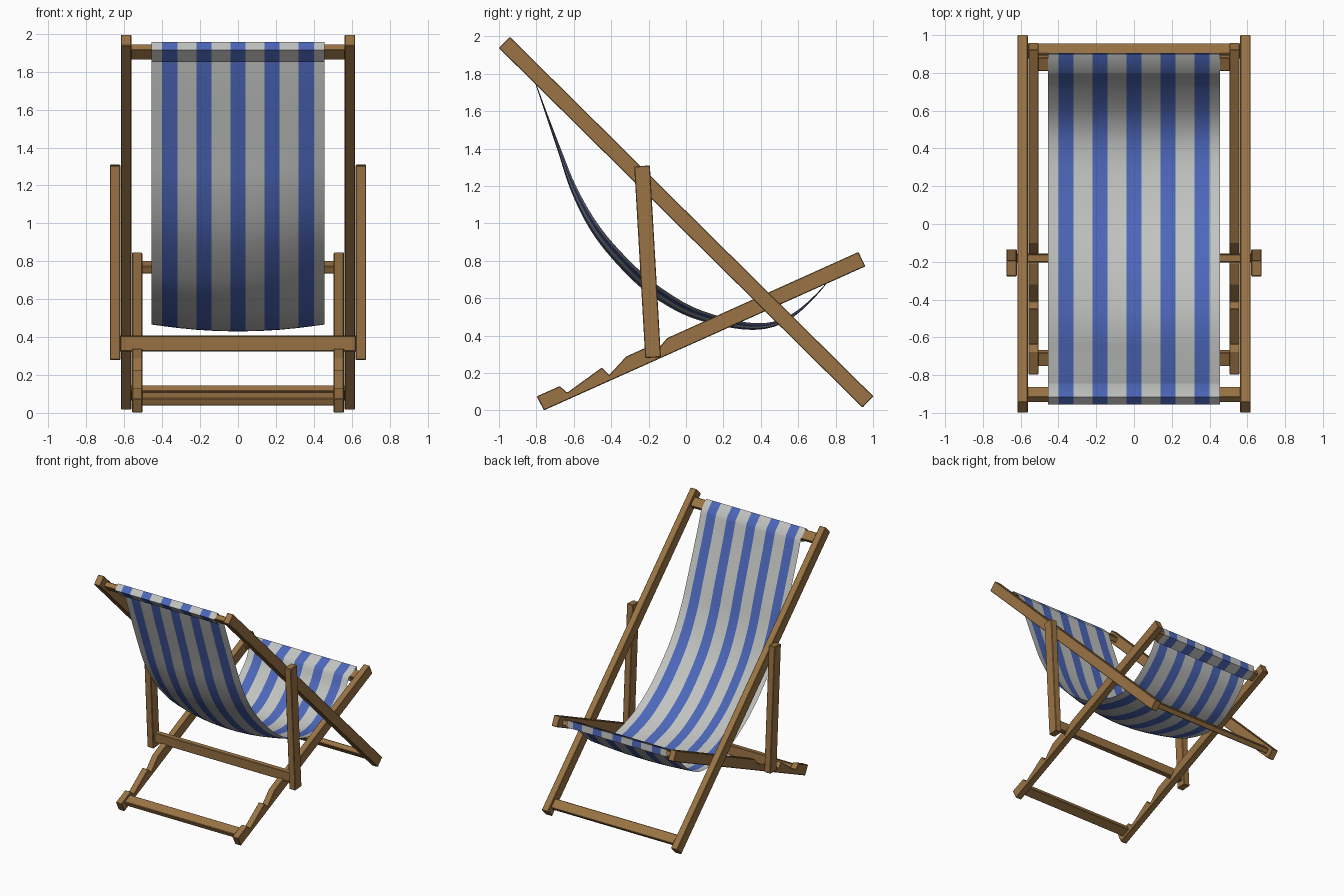
import bpy, bmesh, math
from mathutils import Vector

cube = bpy.data.objects.get("Cube")
if cube:
    bpy.data.objects.remove(cube, do_unlink=True)


def material(name, rgb):
    m = bpy.data.materials.new(name)
    m.use_nodes = True
    m.diffuse_color = (*rgb, 1)
    m.node_tree.nodes["Principled BSDF"].inputs["Base Color"].default_value = (*rgb, 1)
    return m


WOOD = material("warm wood", (0.325, 0.174, 0.058))
WHITE = material("off white canvas", (0.53, 0.545, 0.53))
BLUE = material("blue canvas", (0.073, 0.136, 0.49))


def finish(name, bm, mats):
    bmesh.ops.recalc_face_normals(bm, faces=bm.faces)
    me = bpy.data.meshes.new(name)
    bm.to_mesh(me)
    bm.free()
    ob = bpy.data.objects.new(name, me)
    bpy.context.collection.objects.link(ob)
    for m in mats:
        me.materials.append(m)
    return ob


def extrude_profile(name, points, x0, x1):
    """Extrude a side outline of (y, z) points from x0 to x1."""
    bm = bmesh.new()
    face = bm.faces.new([bm.verts.new((x0, y, z)) for y, z in points])
    ext = bmesh.ops.extrude_face_region(bm, geom=[face])
    new = [v for v in ext["geom"] if isinstance(v, bmesh.types.BMVert)]
    bmesh.ops.translate(bm, verts=new, vec=(x1 - x0, 0, 0))
    ob = finish(name, bm, [WOOD])
    bev = ob.modifiers.new("soft edges", 'BEVEL')
    bev.width = 0.004
    bev.segments = 1
    return ob


def corners(centre, along, half_len, half_thick):
    """Corners of a tilted rectangle in the side plane."""
    c, d = Vector(centre), Vector(along).normalized()
    n = Vector((-d.y, d.x))
    return [c + d * half_len * a + n * half_thick * b
            for a, b in ((-1, 1), (1, 1), (1, -1), (-1, -1))]


def board(start, end, width):
    a, b = Vector(start), Vector(end)
    return corners((a + b) / 2, b - a, (b - a).length / 2, width / 2)


# Side outlines of the three frames
back_top, back_foot = (-0.971, 1.967), (0.973, 0.045)
back_rail = board(back_top, back_foot, 0.084)
strut = board((-0.235, 1.307), (-0.176, 0.282), 0.084)
seat_rail = [(-0.798, 0.075), (-0.675, 0.13), (-0.635, 0.095), (-0.45, 0.229),
             (-0.41, 0.19), (-0.32, 0.288), (-0.205, 0.34), (-0.17, 0.305),
             (-0.10, 0.387), (0.922, 0.847), (0.959, 0.77), (-0.76, 0.0)]

for side, s in (("left", 1), ("right", -1)):
    extrude_profile(side + "_back_rail", back_rail, s * 0.562, s * 0.618)
    extrude_profile(side + "_seat_rail", seat_rail, s * 0.505, s * 0.559)
    extrude_profile(side + "_prop_strut", strut, s * 0.62, s * 0.676)

# Crossbars, each tilted with its own frame
back_dir = Vector(back_foot) - Vector(back_top)
seat_dir = Vector((1, 0.449))
strut_dir = Vector((0.059, -1.019))
head_bar, knee_bar = (-0.903, 1.903), (0.853, 0.769)
for name, centre, along, half, reach in (
        ("head_crossbar", head_bar, back_dir, 0.039, 0.565),
        ("back_foot_crossbar", (0.915, 0.104), back_dir, 0.039, 0.565),
        ("knee_crossbar", knee_bar, seat_dir, 0.039, 0.51),
        ("seat_foot_crossbar", (-0.71, 0.073), seat_dir, 0.039, 0.51),
        ("prop_crossbar", (-0.18, 0.366), strut_dir, 0.041, 0.622)):
    extrude_profile(name, corners(centre, along, half, 0.021), -reach, reach)


# Canvas sling: a hanging curve with a loop round each end bar
def spline(pts, steps):
    p = [2 * pts[0] - pts[1]] + pts + [2 * pts[-1] - pts[-2]]
    out = []
    for i in range(1, len(p) - 2):
        a, b, c, d = p[i - 1:i + 3]
        for k in range(steps):
            t = k / steps
            out.append(0.5 * (2 * b + (c - a) * t + (2 * a - 5 * b + 4 * c - d) * t * t
                              + (3 * b - a - 3 * c + d) * t ** 3))
    return out + [pts[-1]]


h = corners(head_bar, back_dir, 0.046, 0.029)
k = corners(knee_bar, seat_dir, 0.044, 0.027)
k[1] += seat_dir * 0.018
hang = [h[1]] + [Vector(p) for p in (
    (-0.793, 1.725), (-0.67, 1.40), (-0.577, 1.177), (-0.447, 0.963), (-0.265, 0.764),
    (-0.107, 0.637), (0.085, 0.533), (0.36, 0.467), (0.55, 0.506), (0.727, 0.655))] + [k[0]]
curve = spline(hang, 6)
last = len(curve) - 1
rows = [(p, Vector((0, 0))) for p in (h[1], h[2], h[3], h[0])]
for i, p in enumerate(curve):
    d = (curve[min(i + 1, last)] - curve[max(i - 1, 0)]).normalized()
    rows.append((p, Vector((d.y, -d.x)) * 0.065 * math.sin(math.pi * i / last) ** 2))
rows += [(p, Vector((0, 0))) for p in (k[1], k[2], k[3], k[0])]

# Stripe edges repeat every 0.18, with a white hem on both sides
HALF = 0.456
edges = sorted([-HALF, HALF] + [c * 0.18 + e for c in range(-2, 3) for e in (-0.04, 0.04)])
bm = bmesh.new()
grid = []
for p, sag in rows:
    line = []
    for x in edges:
        q = p + sag * (1 - (x / HALF) ** 2)
        line.append(bm.verts.new((x, q.x, q.y)))
    grid.append(line)
for r0, r1 in zip(grid, grid[1:]):
    for j in range(len(edges) - 1):
        f = bm.faces.new((r0[j], r0[j + 1], r1[j + 1], r1[j]))
        f.material_index = j % 2
sling = finish("canvas_sling", bm, [WHITE, BLUE])
bpy.ops.object.select_all(action='DESELECT')
sling.select_set(True)
bpy.context.view_layer.objects.active = sling
bpy.ops.object.shade_smooth_by_angle(angle=math.radians(50))
